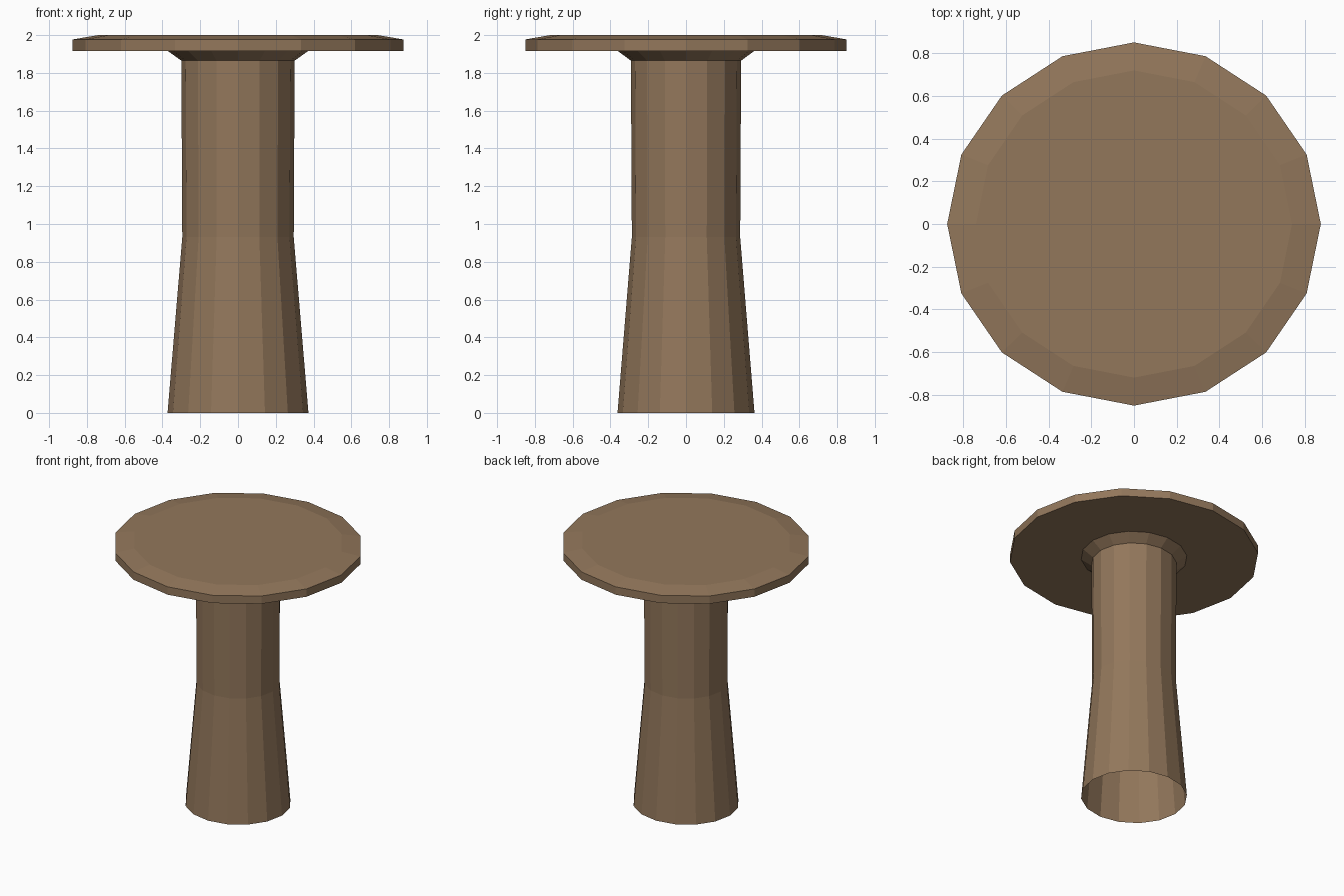
import bpy, bmesh
from math import cos, sin, tau

if "Cube" in bpy.data.objects:
    bpy.data.objects.remove(bpy.data.objects["Cube"])

SIDES = 16
Y_SCALE = 0.972  # slightly oval in plan

wood = bpy.data.materials.new("brown_wood")
wood.diffuse_color = (0.29, 0.185, 0.105, 1)
wood.use_nodes = True
wood.node_tree.nodes["Principled BSDF"].inputs["Base Color"].default_value = wood.diffuse_color


def lathe(name, profile, cap_end=False):
    """Spin a (radius, z) profile, listed bottom to top, into a faceted shell."""
    bm = bmesh.new()
    rings = [[bm.verts.new((r * cos(tau * i / SIDES), r * sin(tau * i / SIDES) * Y_SCALE, z))
              for i in range(SIDES)] for r, z in profile]
    for low, high in zip(rings, rings[1:]):
        for i in range(SIDES):
            j = (i + 1) % SIDES
            bm.faces.new((low[i], low[j], high[j], high[i]))
    if cap_end:
        bm.faces.new(rings[-1])
    mesh = bpy.data.meshes.new(name)
    bm.to_mesh(mesh)
    bm.free()
    mesh.materials.append(wood)
    obj = bpy.data.objects.new(name, mesh)
    bpy.context.collection.objects.link(obj)
    return obj


# Hollow column, open at the floor, flaring into the underside of the top
lathe("pedestal", [(0.373, 0), (0.295, 0.93), (0.30, 1.865), (0.373, 1.917)])

# Round top with flat underside, short rim and shallow bevel
lathe("table_top", [(0.373, 1.917), (0.875, 1.917), (0.875, 1.977), (0.74, 2.0)], cap_end=True)
